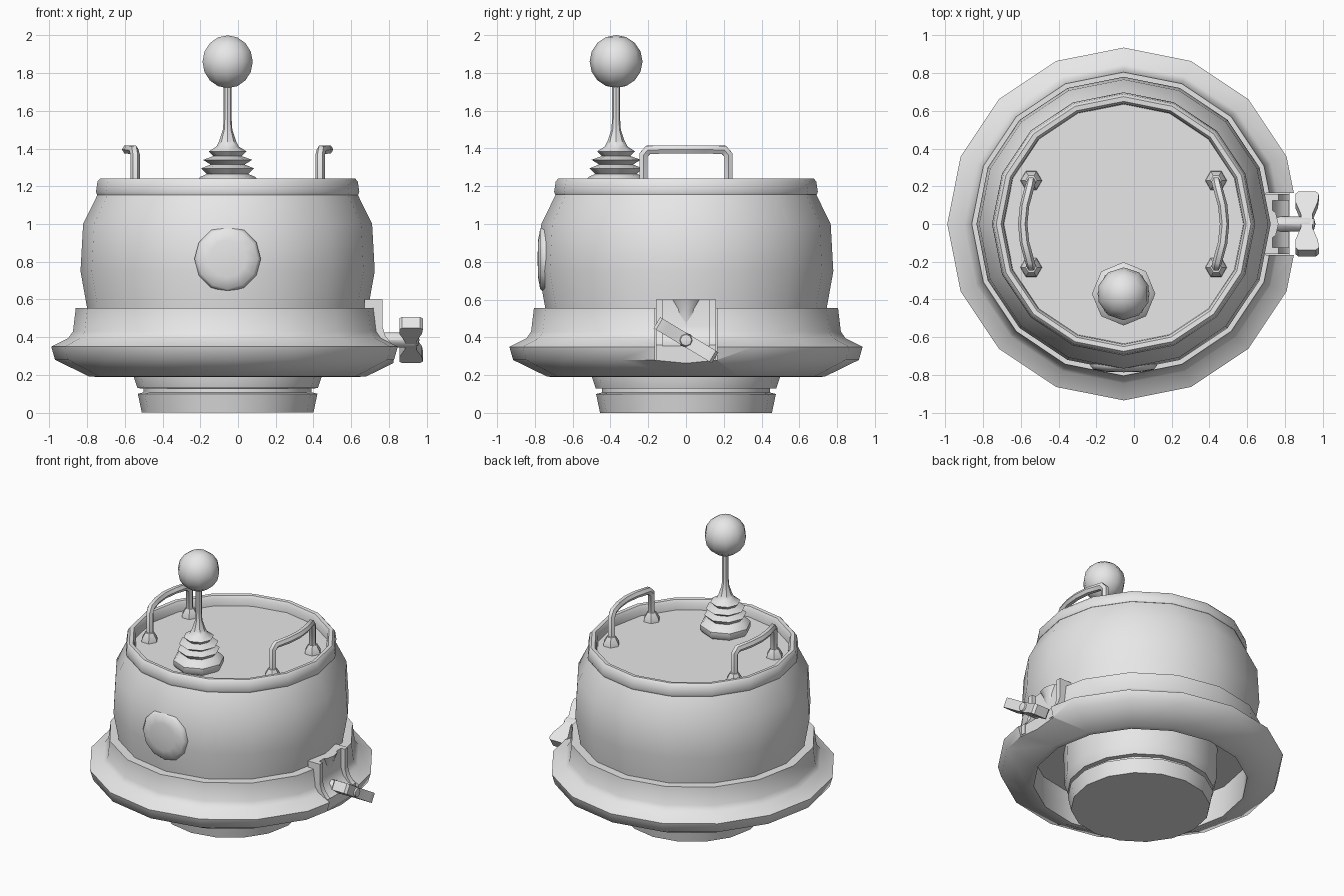
import bpy, bmesh, math
from mathutils import Vector, Matrix

if "Cube" in bpy.data.objects:
    bpy.data.objects.remove(bpy.data.objects["Cube"])

CX = -0.055  # axis of the round body
grey = bpy.data.materials.new("light grey")
grey.diffuse_color = (0.8, 0.8, 0.8, 1)
grey.use_nodes = True
grey.node_tree.nodes["Principled BSDF"].inputs["Base Color"].default_value = grey.diffuse_color


def finish(name, bm, angle=45, cutters=()):
    bmesh.ops.recalc_face_normals(bm, faces=bm.faces)
    me = bpy.data.meshes.new(name)
    bm.to_mesh(me)
    bm.free()
    me.materials.append(grey)
    ob = bpy.data.objects.new(name, me)
    bpy.context.collection.objects.link(ob)
    bpy.ops.object.select_all(action='DESELECT')
    ob.select_set(True)
    bpy.context.view_layer.objects.active = ob
    for c in cutters:
        mod = ob.modifiers.new("cut", 'BOOLEAN')
        mod.operation, mod.solver, mod.object = 'DIFFERENCE', 'EXACT', c
        bpy.ops.object.modifier_apply(modifier=mod.name)
    if angle:
        bpy.ops.object.shade_smooth_by_angle(angle=math.radians(angle))
    return ob


def lathe(bm, profile, n, mat, closed=False):
    """Spin (radius, height) points around local z."""
    rings = []
    for r, h in profile:
        if r == 0:
            rings.append([bm.verts.new(mat @ Vector((0, 0, h)))] * n)
        else:
            rings.append([bm.verts.new(mat @ Vector((r * math.cos(2 * math.pi * i / n),
                                                     r * math.sin(2 * math.pi * i / n), h)))
                          for i in range(n)])
    pairs = list(zip(rings, rings[1:])) + ([(rings[-1], rings[0])] if closed else [])
    for a, b in pairs:
        for i in range(n):
            j = (i + 1) % n
            quad = list(dict.fromkeys((a[i], a[j], b[j], b[i])))
            if len(quad) > 2:
                bm.faces.new(quad)


def tube(bm, path, r, n=6):
    """Sweep a round section along a path with mitred corners."""
    path = [Vector(p) for p in path]
    rings = []
    for i, p in enumerate(path):
        d0 = (p - path[max(i - 1, 0)]).normalized()
        d1 = (path[min(i + 1, len(path) - 1)] - p).normalized()
        t = (d0 + d1).normalized()
        u = Vector((1, 0, 0))
        u = (u - t * u.dot(t)).normalized()
        v = t.cross(u)
        stretch = 1 / max(0.6, t.dot(d1 if d1.length else d0))
        rings.append([bm.verts.new(p + u * r * math.cos(2 * math.pi * k / n)
                                   + v * r * stretch * math.sin(2 * math.pi * k / n))
                      for k in range(n)])
    for a, b in zip(rings, rings[1:]):
        for k in range(n):
            bm.faces.new((a[k], a[(k + 1) % n], b[(k + 1) % n], b[k]))
    bm.faces.new(rings[0])
    bm.faces.new(rings[-1])


def box(bm, lo, hi):
    lo, hi = Vector(lo), Vector(hi)
    bmesh.ops.create_cube(bm, size=1, matrix=Matrix.Translation((lo + hi) / 2)
                          @ Matrix.Diagonal((*(hi - lo), 1)))


def prism(bm, pts, a, b, place):
    """Extrude an outline from depth a to b; place(u, v, depth) gives the position."""
    ends = [[bm.verts.new(place(u, v, d)) for u, v in pts] for d in (a, b)]
    for e in ends:
        bm.faces.new(e)
    for i in range(len(pts)):
        j = (i + 1) % len(pts)
        bm.faces.new((ends[0][i], ends[0][j], ends[1][j], ends[1][i]))


axis = Matrix.Translation((CX, 0, 0))

# Barrel body with raised rim and sunken lid
bm = bmesh.new()
lathe(bm, [(0, .42), (.735, .42), (.745, .555), (.78, .75), (.766, 1.0), (.69, 1.155)], 16, axis)
finish("body", bm)
bm = bmesh.new()
lathe(bm, [(.66, 1.155), (.692, 1.155), (.698, 1.17), (.69, 1.225), (.675, 1.242),
           (.65, 1.24), (.638, 1.22), (.635, 1.17), (0, 1.17)], 16, axis)
finish("rim_and_lid", bm, 50)

# Stepped foot with groove
bm = bmesh.new()
lathe(bm, [(0, 0), (.455, 0), (.476, .1), (.445, .108), (.445, .128), (.478, .13),
           (.498, .19), (.505, .43)], 16, axis)
finish("foot", bm, 40)

# Flared skirt, notched on the right for the clamp
cuts = []
for lo, hi in (((.7, -.165, .28), (1.2, .165, .8)), ((.825, -.165, .1), (1.2, .165, .8))):
    bm = bmesh.new()
    box(bm, lo, hi)
    c = finish("notch_cutter", bm, 0)
    c.hide_render = True
    cuts.append(c)
bm = bmesh.new()
lathe(bm, [(.7, .19), (.735, .192), (.915, .28), (.935, .35), (.845, .395), (.82, .43),
           (.805, .555), (.73, .555), (.71, .4)], 16, axis, closed=True)
finish("skirt", bm, 50, cuts)
for c in cuts:
    bpy.data.objects.remove(c)

# Front button
bm = bmesh.new()
front = Matrix.Translation((CX, 0, .815)) @ Matrix.Rotation(math.pi / 2, 4, 'X')
lathe(bm, [(.172, .70), (.176, .752), (.16, .772), (.1, .783), (0, .786)], 12, front)
finish("front_button", bm)

# Antenna: bellows base, stem and ball
mast = Matrix.Translation((CX, -.37, 0))
bm = bmesh.new()
lathe(bm, [(.15, 1.17), (.168, 1.19), (.168, 1.225), (.145, 1.25), (.11, 1.265), (.14, 1.295),
           (.09, 1.315), (.13, 1.34), (.075, 1.36), (.1, 1.385), (.06, 1.41), (.045, 1.44),
           (.025, 1.5), (.021, 1.56), (.021, 1.75)], 8, mast)
finish("antenna_mast", bm, 40)
bm = bmesh.new()
bmesh.ops.create_uvsphere(bm, u_segments=10, v_segments=8, radius=.14,
                          matrix=Matrix.Translation((CX, -.37, 1.86)))
finish("antenna_ball", bm, 60)

# Pair of lid handles bowed outwards, with cone feet
for s, side in ((-1, "left"), (1, "right")):
    bm = bmesh.new()
    X = lambda d: CX + s * d
    half = [(X(.49), .225, 1.17), (X(.49), .225, 1.365), (X(.497), .2, 1.393),
            (X(.525), .1, 1.395)]
    tube(bm, half + [(X(.535), 0, 1.395)] + [(x, -y, z) for x, y, z in reversed(half)], .025)
    for y in (-.23, .23):
        lathe(bm, [(.058, 1.165), (.055, 1.19), (.03, 1.23), (0, 1.235)], 6,
              Matrix.Translation((X(.49), y, 0)))
    finish(side + "_handle", bm, 50)

# Clamp bracket: curved plate with side cheeks and a funnel-shaped ridge
bm = bmesh.new()
side_view = lambda u, v, d: (u, d, v)
plate = [(.67, .28), (.67, .6), (.735, .6), (.735, .46), (.75, .41), (.79, .37), (.82, .355), (.82, .28)]
prism(bm, plate, -.16, .16, side_view)
cheek = [(.72, .29), (.72, .6), (.765, .6), (.765, .46), (.78, .41), (.81, .37), (.825, .36), (.825, .29)]
for y in (-.16, .125):
    prism(bm, cheek, y, y + .035, side_view)
lathe(bm, [(0, .43), (.03, .43), (.035, .48), (.055, .55), (.085, .6), (0, .6)], 8,
      Matrix.Translation((.715, 0, 0)) @ Matrix.Diagonal((.6, 1, 1, 1)))
finish("clamp_bracket", bm, 40)

# Wing nut: screw along x and a tilted bow-tie wing
bm = bmesh.new()
lathe(bm, [(0, .68), (.04, .68), (.04, .93), (.03, .955), (0, .962)], 8,
      Matrix.Translation((0, 0, .385)) @ Matrix.Rotation(math.pi / 2, 4, 'Y'))
finish("clamp_screw", bm)
bm = bmesh.new()
tilt = math.radians(-31)
wing = [(-.18, .87), (-.165, .855), (-.12, .855), (-.04, .885), (.04, .885), (.12, .855), (.165, .855),
        (.18, .87), (.18, .965), (.165, .98), (.12, .975), (.04, .945), (-.04, .945), (-.12, .975),
        (-.165, .98), (-.18, .965)]
prism(bm, wing, -.034, .034, lambda u, v, d: (v, u * math.cos(tilt) - d * math.sin(tilt),
                                              .385 + u * math.sin(tilt) + d * math.cos(tilt)))
finish("clamp_wing", bm, 40)
